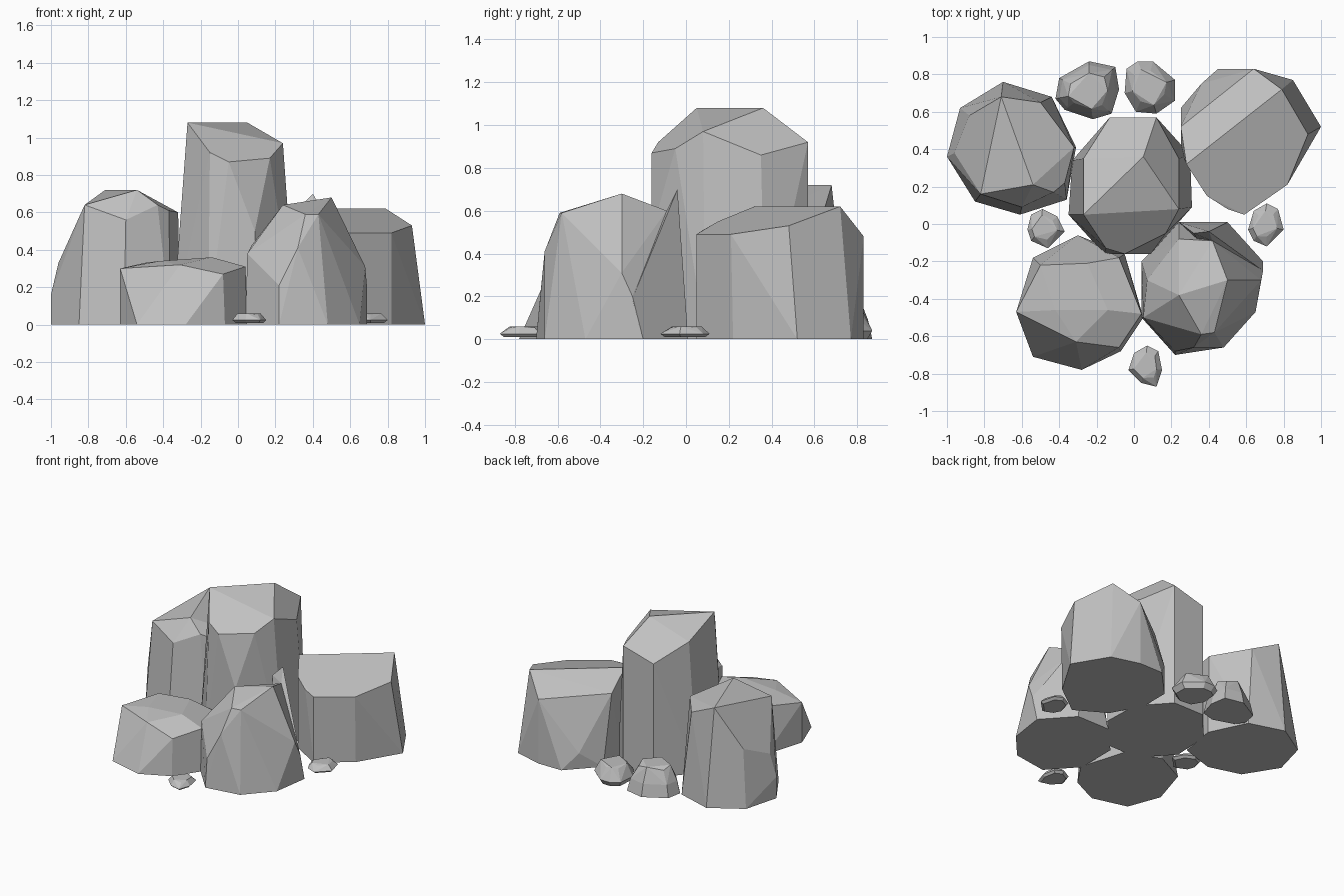
import bpy, bmesh, math
from mathutils import Vector

start_cube = bpy.data.objects.get("Cube")
if start_cube:
    bpy.data.objects.remove(start_cube, do_unlink=True)

# One plain grey stone colour
stone = bpy.data.materials.new("grey stone")
stone.use_nodes = True
stone_colour = (.53, .53, .53, 1)
stone.diffuse_color = stone_colour
shader = next(n for n in stone.node_tree.nodes if n.type == "BSDF_PRINCIPLED")
shader.inputs["Base Color"].default_value = stone_colour
shader.inputs["Roughness"].default_value = 1


def boulder(name, footprint, crown):
    """Faceted stone: hull of a flat footprint and the corners above it (hundredths)."""
    bm = bmesh.new()
    corners = [(x, y, 0) for x, y in footprint] + list(crown)
    for corner in corners:
        bm.verts.new(Vector(corner) / 100)
    hull = bmesh.ops.convex_hull(bm, input=bm.verts[:])
    loose = {g for g in hull["geom_interior"] + hull["geom_unused"]
             if isinstance(g, bmesh.types.BMVert)}
    bmesh.ops.delete(bm, geom=list(loose), context="VERTS")
    # Merge nearly level triangles into broad chipped facets
    bmesh.ops.dissolve_limit(bm, angle_limit=math.radians(6),
                             verts=bm.verts[:], edges=bm.edges[:])
    bmesh.ops.recalc_face_normals(bm, faces=bm.faces[:])
    mesh = bpy.data.meshes.new(name)
    bm.to_mesh(mesh)
    bm.free()
    mesh.materials.append(stone)
    stone_object = bpy.data.objects.new(name, mesh)
    bpy.context.collection.objects.link(stone_object)


def ring(outline, scale, height):
    """Copy of an outline, shrunk about its middle and lifted."""
    cx = sum(p[0] for p in outline) / len(outline)
    cy = sum(p[1] for p in outline) / len(outline)
    return [(cx + (x - cx) * scale, cy + (y - cy) * scale, height) for x, y in outline]


# Tall central stone
boulder("central_tower",
        [(-13, 57), (12, 57), (30, 37), (31, 9), (9, -16), (-16, -16), (-35, 5), (-33, 34)],
        [(-27, 5, 108), (-27, 35, 97), (5, 36, 108), (24, 8, 97), (24, 35, 86),
         (12, 57, 92), (-13, 57, 85), (-15, -13, 92), (-5, -16, 87), (17, -5, 89),
         (9, -16, 50)])

# Back stone on the -x side
boulder("back_boulder_minus_x",
        [(-100, 36), (-93, 62), (-70, 76), (-44, 68), (-31, 41), (-36, 13), (-61, 5), (-85, 12)],
        [(-100, 36, 16), (-96, 38, 33), (-82, 16, 64), (-71, 68, 72), (-54, 21, 72),
         (-43, 17, 64), (-60, 9, 56), (-37, 22, 61), (-32, 41, 60), (-88, 58, 42),
         (-50, 65, 62)])

# Back stone on the +x side, with a ridged top and a steep rear chip
boulder("back_boulder_plus_x",
        [(25, 62), (45, 83), (64, 83), (85, 77), (100, 52), (82, 22), (59, 5), (37, 18), (25, 40)],
        [(59, 5, 49), (82, 21, 49), (93, 48, 53), (79, 72, 62), (28, 32, 62),
         (50, 8, 51), (39, 15, 55), (64, 83, 48), (25, 52, 51), (25, 56, 20), (36, 75, 12)])

# Low front stone on the -x side
boulder("front_boulder_minus_x",
        [(-63, -47), (-54, -18), (-30, -6), (-5, -16), (5, -50), (-7, -68), (-28, -78), (-54, -71)],
        [(-63, -47, 30), (-42, -46, 34), (-31, -63, 32), (-14, -46, 36), (-8, -66, 27),
         (4, -48, 31), (-25, -21, 35), (-50, -22, 33), (-8, -18, 30)])

# Front stone on the +x side, plus the pointed spur at its rear
boulder("front_boulder_plus_x",
        [(4, -20), (24, 1), (50, 1), (69, -20), (65, -47), (48, -66), (22, -70), (4, -50)],
        [(5, -50, 38), (7, -30, 42), (24, -38, 64), (43, -58, 59), (36, -59, 59),
         (50, -30, 68), (42, -9, 60), (22, -68, 21), (32, -66, 41), (69, -25, 20),
         (68, -30, 31), (24, -8, 50)])
boulder("rear_spur",
        [(24, 1), (50, 1), (69, -20), (40, -20)],
        [(40, -4, 70), (42, -9, 60), (32, -5, 62), (69, -25, 19)])

# Taller small stone at the back
stub = [(-42, 67), (-40, 78), (-24, 87), (-10, 84), (-8, 72), (-12, 59), (-22, 56), (-37, 61)]
boulder("back_stub", stub,
        ring(stub, .88, 9) + ring(stub[::2], .62, 20) + ring(stub[1::2], .6, 18))


# Flat pebbles round the edge, rounded under as well as on top
def pebble(name, outline, base, top):
    boulder(name, [], ring(outline, .82, base) + ring(outline, 1, base + (top - base) * .3)
            + ring(outline[::2], .68, top) + ring(outline[1::2], .6, top * .9))


pebble("back_pebble",
       [(-5, 70), (-4, 83), (2, 87), (10, 87), (22, 77), (22, 66), (12, 59), (1, 60)], 0, 13)
pebble("front_pebble",
       [(-3, -78), (0, -69), (7, -65), (13, -68), (15, -78), (12, -87), (4, -85)], 1, 6)
pebble("plus_x_pebble",
       [(61, -3), (64, 7), (71, 11), (77, 8), (80, -3), (71, -12), (64, -9)], 1, 6)
pebble("minus_x_pebble",
       [(-57, -3), (-55, 5), (-49, 8), (-41, 4), (-37, -4), (-46, -13), (-55, -9)], 1, 6)
